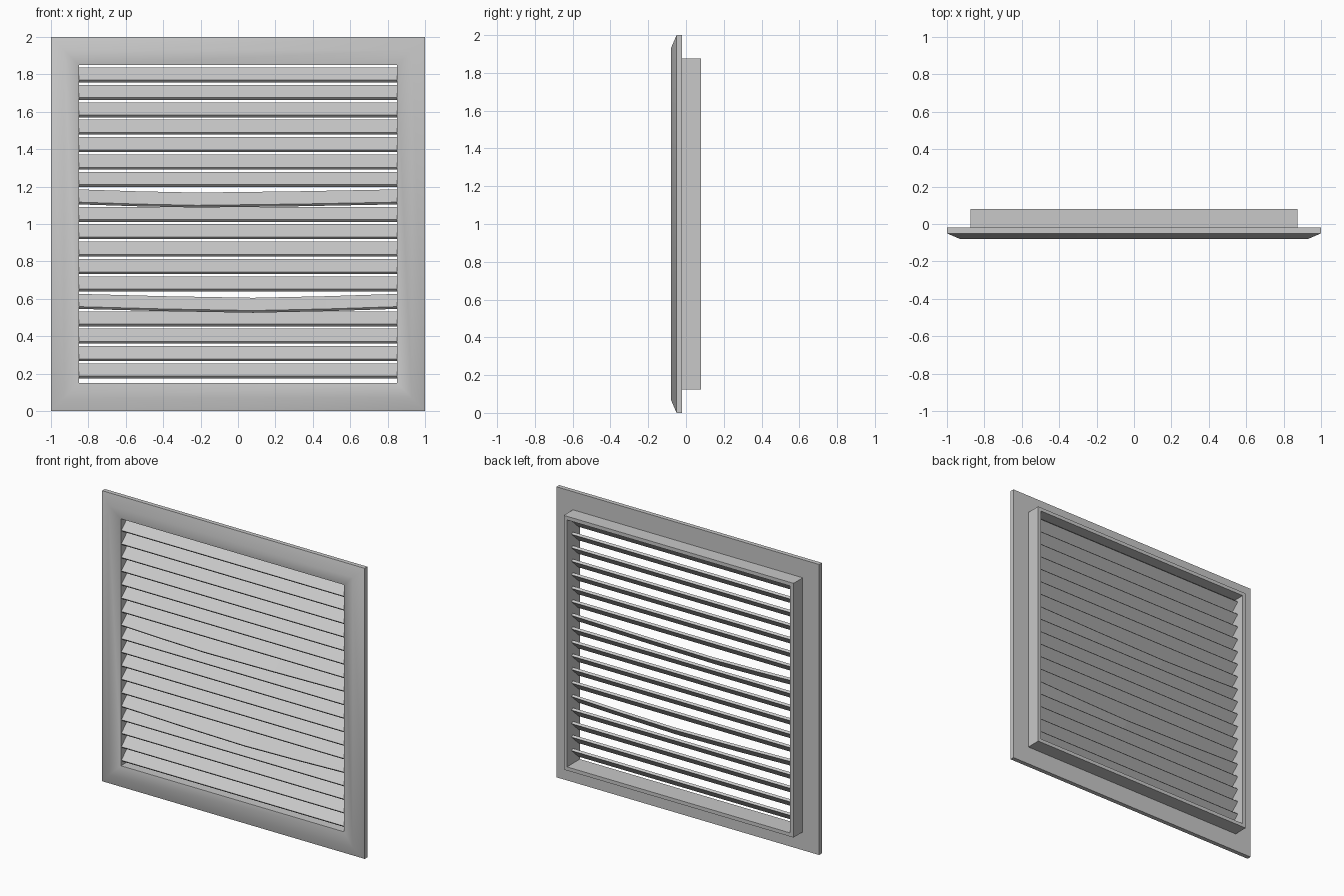
import bpy
import bmesh

cube = bpy.data.objects.get("Cube")
if cube:
    bpy.data.objects.remove(cube, do_unlink=True)

grey = bpy.data.materials.new("light grey")
grey.use_nodes = True
colour = (0.58, 0.58, 0.58, 1)
grey.diffuse_color = colour
grey.node_tree.nodes["Principled BSDF"].inputs["Base Color"].default_value = colour


def loft(name, rings, closed, smooth=False):
    """Bridge equal-sized rings of points; cap the ends unless closed."""
    bm = bmesh.new()
    rows = [[bm.verts.new(p) for p in ring] for ring in rings]
    count = len(rows[0])
    pairs = list(zip(rows, rows[1:]))
    if closed:
        pairs.append((rows[-1], rows[0]))
    else:
        bm.faces.new(rows[0])
        bm.faces.new(rows[-1])
    for a, b in pairs:
        for i in range(count):
            j = (i + 1) % count
            bm.faces.new((a[i], a[j], b[j], b[i]))
    bmesh.ops.recalc_face_normals(bm, faces=bm.faces[:])
    mesh = bpy.data.meshes.new(name)
    bm.to_mesh(mesh)
    bm.free()
    mesh.materials.append(grey)
    obj = bpy.data.objects.new(name, mesh)
    bpy.context.collection.objects.link(obj)
    if smooth:
        bpy.ops.object.select_all(action="DESELECT")
        obj.select_set(True)
        bpy.context.view_layer.objects.active = obj
        bpy.ops.object.shade_smooth_by_angle(angle=0.75)
    return obj


# Frame with rear collar: a (half size, depth) section swept round a square
section = [(1, -0.02), (1, -0.05), (0.93, -0.08), (0.85, -0.06),
           (0.85, 0.08), (0.875, 0.08), (0.875, -0.02)]
corners = [(-1, -1), (1, -1), (1, 1), (-1, 1)]
loft("frame", [[(sx * h, y, 1 + sz * h) for h, y in section]
               for sx, sz in corners], closed=True, smooth=True)

# Louvre slats: tilted boards, low edge at the front
slat_section = [(-0.055, 0.012), (-0.043, 0), (0.03, 0.068), (0.018, 0.08)]
slat_count = 18
first_z, pitch = 0.174, 0.0931
half_width = 0.855
# Sagging slats: index -> (lowest point along x, sag depth)
sagging = {4: (0.08, 0.021), 10: (-0.22, 0.017)}

for n in range(slat_count):
    z0 = first_z + n * pitch
    stations = [(-half_width, 0), (half_width, 0)]
    if n in sagging:
        low, sag = sagging[n]
        left, right = (low - half_width) / 2, (low + half_width) / 2
        stations[1:1] = [(left, sag * 0.6), (low, sag), (right, sag * 0.6)]
    loft(f"slat_{n + 1}", [[(x, y, z0 + z - drop) for y, z in slat_section]
                           for x, drop in stations], closed=False)
